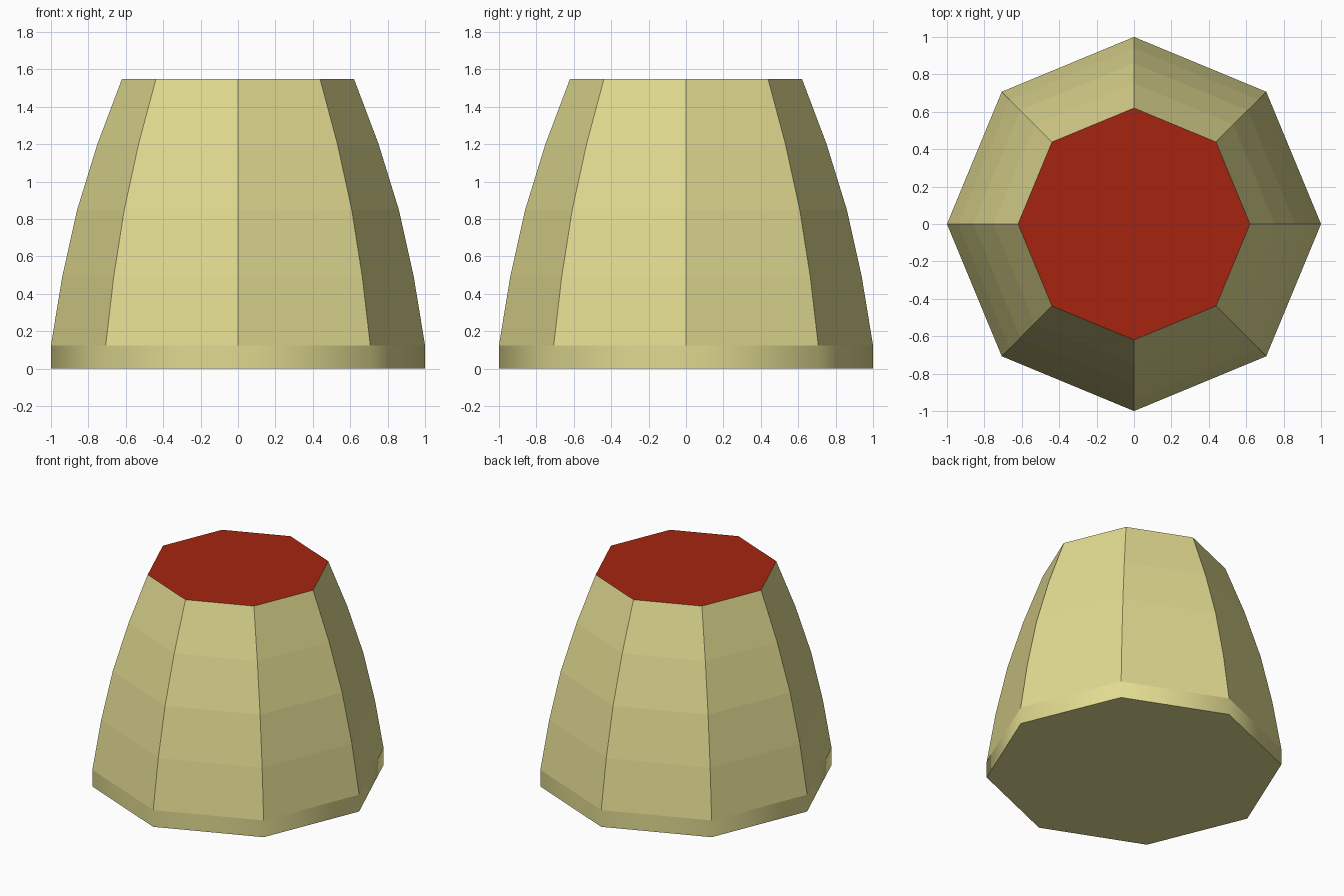
import bpy, bmesh, math

if "Cube" in bpy.data.objects:
    bpy.data.objects.remove(bpy.data.objects["Cube"])

SIDES = 8
# Bulging profile: (radius, height)
PROFILE = [(1.0, 0.0), (1.0, 0.125), (0.94, 0.49), (0.86, 0.85), (0.752, 1.2), (0.62, 1.55)]


def material(name, rgb):
    m = bpy.data.materials.new(name)
    m.diffuse_color = (*rgb, 1)
    m.use_nodes = True
    m.node_tree.nodes["Principled BSDF"].inputs["Base Color"].default_value = m.diffuse_color
    return m


cream = material("pale yellow", (0.75, 0.70, 0.28))
red = material("dark red", (0.38, 0.018, 0.005))

# Octagonal tapered body, closed at both ends
bm = bmesh.new()
rings = []
for r, z in PROFILE:
    rings.append([bm.verts.new((r * math.cos(i * math.tau / SIDES),
                                r * math.sin(i * math.tau / SIDES), z))
                  for i in range(SIDES)])
for k, (lo, hi) in enumerate(zip(rings, rings[1:])):
    for i in range(SIDES):
        j = (i + 1) % SIDES
        face = bm.faces.new((lo[i], lo[j], hi[j], hi[i]))
        face.smooth = k == 0          # only the base band is smooth
bm.faces.new(rings[0][::-1])
bm.faces.new(rings[-1]).material_index = 1   # red top

# Keep the rims of the base band sharp
for ring in rings[:2]:
    for i in range(SIDES):
        bm.edges.get((ring[i], ring[(i + 1) % SIDES])).smooth = False

mesh = bpy.data.meshes.new("tapered_body")
bm.to_mesh(mesh)
bm.free()
mesh.materials.append(cream)
mesh.materials.append(red)
body = bpy.data.objects.new("tapered_body", mesh)
bpy.context.collection.objects.link(body)
